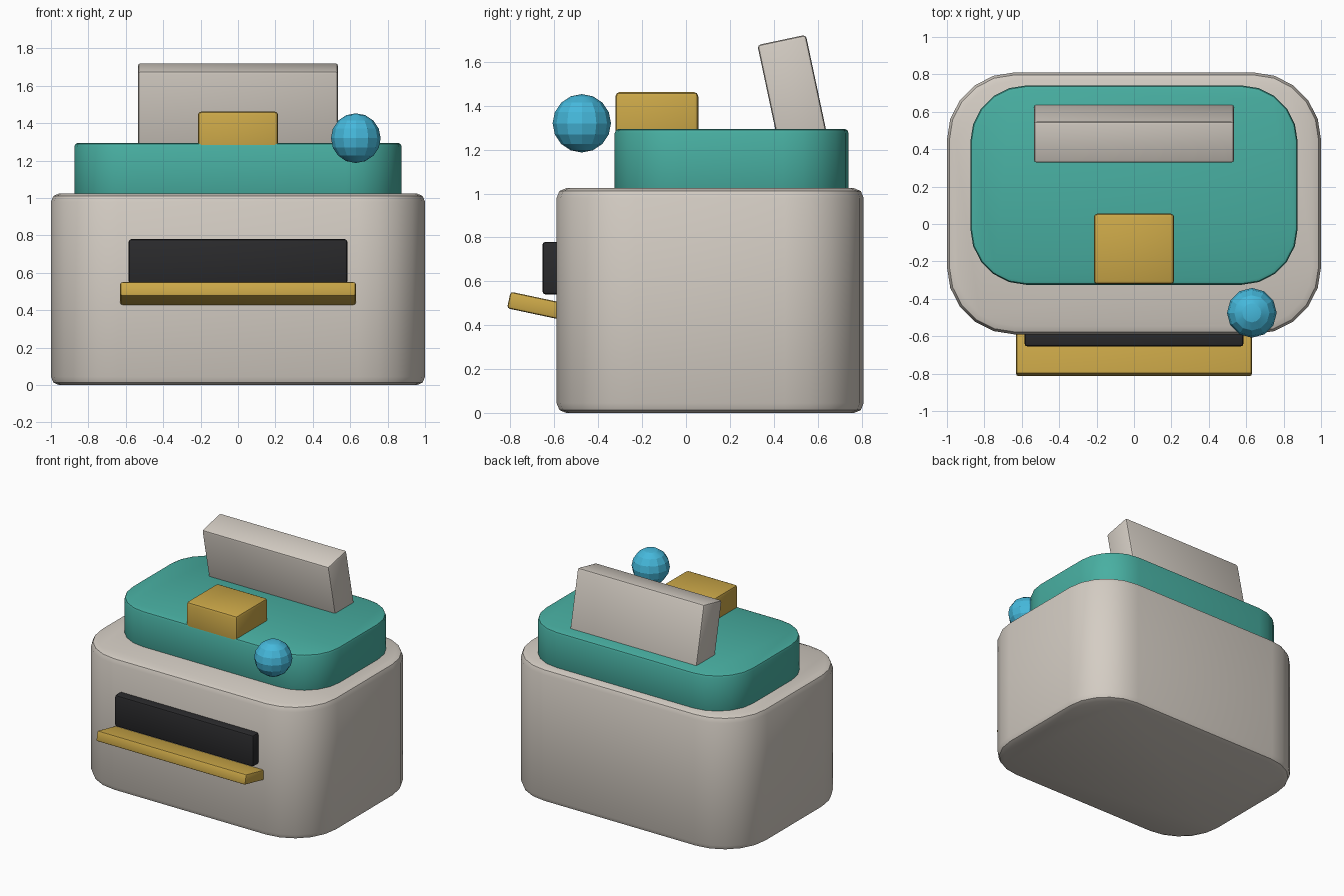
import bpy, bmesh, math
from mathutils import Vector

default = bpy.data.objects.get("Cube")
if default:
    bpy.data.objects.remove(default, do_unlink=True)


def material(name, rgb):
    m = bpy.data.materials.new(name)
    m.use_nodes = True
    m.diffuse_color = (*rgb, 1)
    m.node_tree.nodes["Principled BSDF"].inputs["Base Color"].default_value = (*rgb, 1)
    return m


BEIGE = material("warm beige", (0.66, 0.61, 0.55))
TEAL = material("teal", (0.065, 0.43, 0.36))
GOLD = material("mustard gold", (0.60, 0.39, 0.065))
BLACK = material("charcoal", (0.023, 0.023, 0.025))
BLUE = material("sky blue", (0.06, 0.48, 0.71))


def finish(bm, name, mat, centre, tilt=0, angle=35):
    mesh = bpy.data.meshes.new(name)
    bm.to_mesh(mesh)
    bm.free()
    ob = bpy.data.objects.new(name, mesh)
    bpy.context.collection.objects.link(ob)
    mesh.materials.append(mat)
    ob.location = centre
    ob.rotation_euler.x = math.radians(tilt)
    bpy.ops.object.select_all(action='DESELECT')
    ob.select_set(True)
    bpy.context.view_layer.objects.active = ob
    bpy.ops.object.shade_smooth_by_angle(angle=math.radians(angle))
    return ob


def box(name, mat, centre, size, edge=0.015, corner=0, tilt=0):
    """Box with rounded upright corners (corner) and softened rims (edge)."""
    bm = bmesh.new()
    bmesh.ops.create_cube(bm, size=1)
    bmesh.ops.scale(bm, vec=Vector(size), verts=bm.verts)
    if corner:
        upright = [e for e in bm.edges
                   if abs(e.verts[0].co.z - e.verts[1].co.z) > size[2] / 2]
        bmesh.ops.bevel(bm, geom=upright, offset=corner, segments=5,
                        profile=0.5, affect='EDGES')
        rims = [e for e in bm.edges
                if abs(e.verts[0].co.z - e.verts[1].co.z) < size[2] / 2]
    else:
        rims = list(bm.edges)
    bmesh.ops.bevel(bm, geom=rims, offset=edge, segments=2,
                    profile=0.5, affect='EDGES')
    return finish(bm, name, mat, centre, tilt)


# Main housing and raised lid
box("body", BEIGE, (0, 0.11, 0.512), (2, 1.4, 1.025), edge=0.045, corner=0.36)
box("lid", TEAL, (0, 0.208, 1.145), (1.75, 1.066, 0.3), edge=0.02, corner=0.3)

# Leaning panel and block on the lid
box("back_panel", BEIGE, (0, 0.493, 1.431), (1.07, 0.226, 0.55), tilt=12)
box("top_block", GOLD, (0, -0.133, 1.33), (0.43, 0.378, 0.265), edge=0.02)

# Front slot and sloping tray
box("front_slot", BLACK, (0, -0.595, 0.66), (1.17, 0.12, 0.24))
box("front_tray", GOLD, (0, -0.612, 0.473), (1.26, 0.4, 0.077), edge=0.012, tilt=-12)

# Ball knob over the front left corner
bm = bmesh.new()
bmesh.ops.create_uvsphere(bm, u_segments=12, v_segments=8, radius=0.133)
finish(bm, "ball_knob", BLUE, (0.63, -0.475, 1.32), angle=20)
